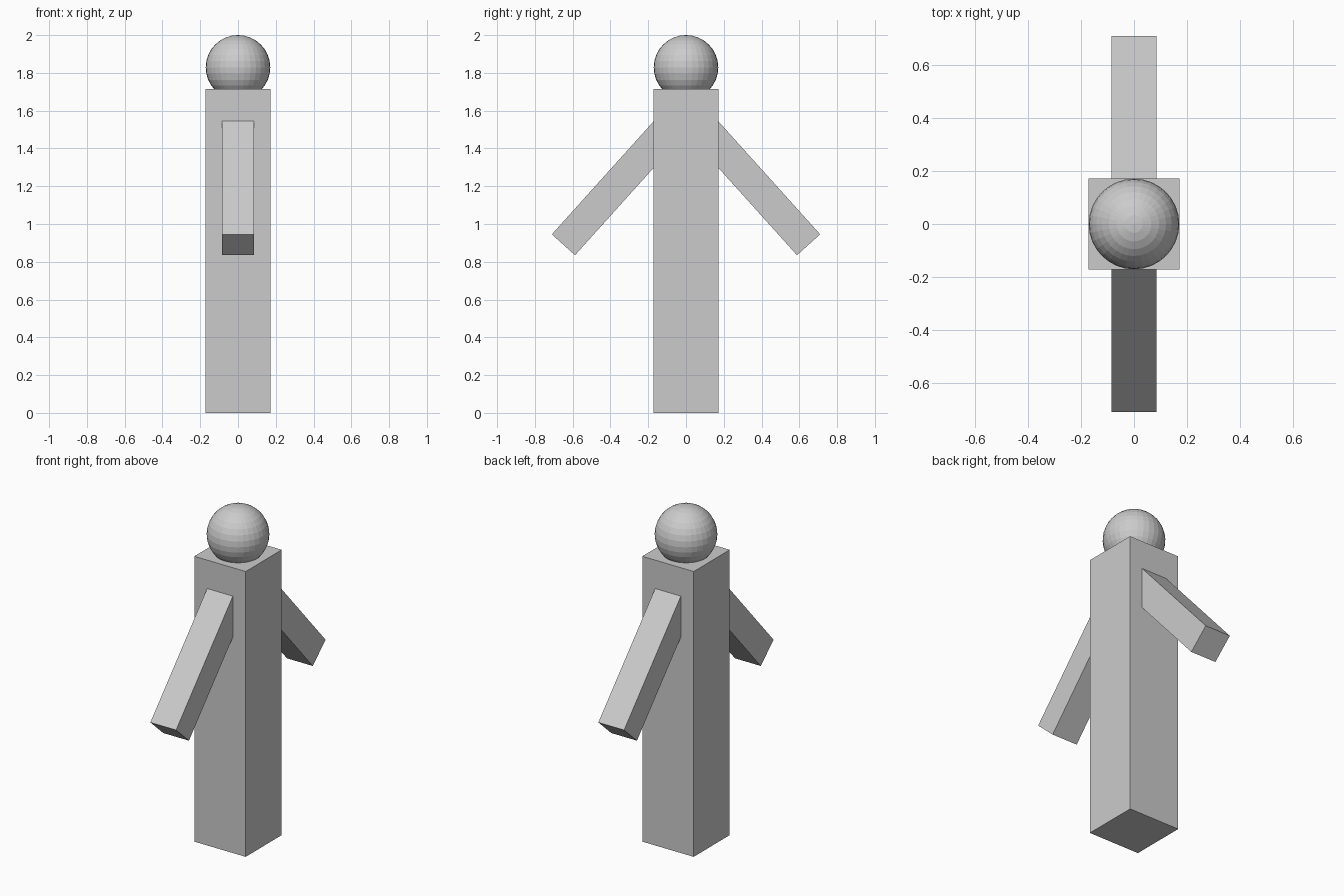
import bpy
from math import radians, sin, cos
from mathutils import Vector

default = bpy.data.objects.get("Cube")
if default:
    bpy.data.objects.remove(default, do_unlink=True)

SIDE = 0.342        # body width, also the head diameter
BODY_TOP = 1.715
ARM_LENGTH = 0.857
ARM_ANGLE = radians(48)   # slope below horizontal

# Single plain grey
grey = bpy.data.materials.new("plain grey")
grey.use_nodes = True
colour = (0.6, 0.6, 0.6, 1)
grey.diffuse_color = colour
grey.node_tree.nodes["Principled BSDF"].inputs["Base Color"].default_value = colour


def box(name, size, centre, tilt=0.0):
    bpy.ops.mesh.primitive_cube_add(size=1, location=centre, rotation=(tilt, 0, 0))
    ob = bpy.context.object
    ob.name = name
    ob.scale = size
    ob.data.materials.append(grey)
    return ob


# Square column body
box("body", (SIDE, SIDE, BODY_TOP), (0, 0, BODY_TOP / 2))

# Faceted head, sunk a little into the body
bpy.ops.mesh.primitive_uv_sphere_add(segments=32, ring_count=16, radius=SIDE / 2,
                                     location=(0, 0, 2 - SIDE / 2))
head = bpy.context.object
head.name = "head"
head.data.materials.append(grey)

# Arms slope down and out to the front and the back
hand = Vector((0, 0.649, 0.89))
direction = Vector((0, cos(ARM_ANGLE), -sin(ARM_ANGLE)))
centre = hand - direction * ARM_LENGTH / 2
for name, side in (("front_arm", -1), ("back_arm", 1)):
    box(name, (SIDE / 2, ARM_LENGTH, SIDE / 2 * 0.965),
        (0, side * centre.y, centre.z), -side * ARM_ANGLE)
